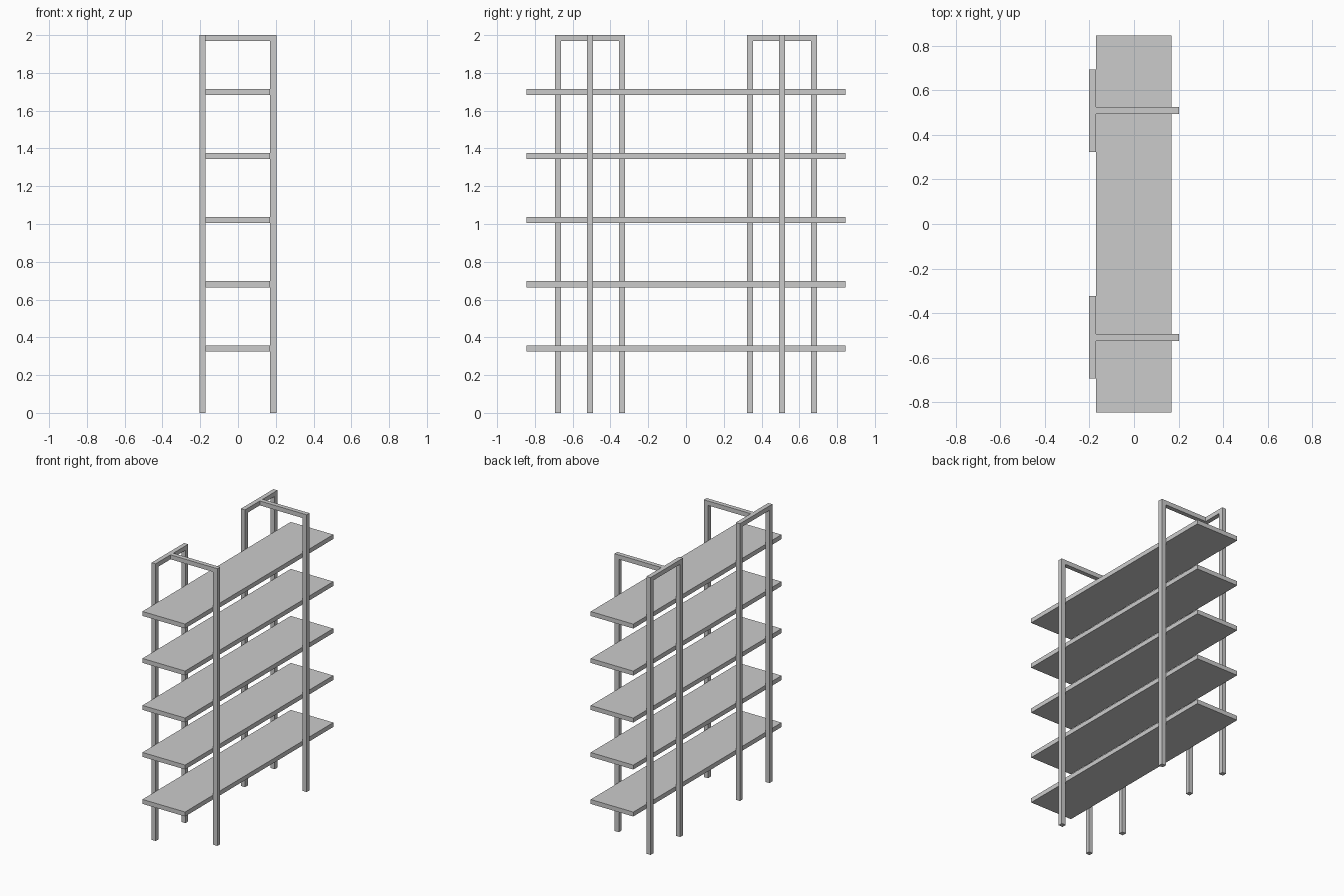
import bpy, bmesh
from mathutils import Vector

if "Cube" in bpy.data.objects:
    bpy.data.objects.remove(bpy.data.objects["Cube"])

BAR = 0.032        # square tube thickness
H = 2.0            # overall height
X = 0.203          # half depth of the frames
Y = 0.509          # centre of each frame along the length
ARCH = 0.185       # half width of the back arch


def prism(name, profile, plane, lo, hi):
    """Extrude a closed 2D profile (u, z) along the remaining axis."""
    bm = bmesh.new()
    if plane == "xz":
        pts = [(u, lo, z) for u, z in profile]
        step = Vector((0, hi - lo, 0))
    else:
        pts = [(lo, u, z) for u, z in profile]
        step = Vector((hi - lo, 0, 0))
    face = bm.faces.new([bm.verts.new(p) for p in pts])
    ext = bmesh.ops.extrude_face_region(bm, geom=[face])
    verts = [g for g in ext["geom"] if isinstance(g, bmesh.types.BMVert)]
    bmesh.ops.translate(bm, verts=verts, vec=step)
    bmesh.ops.recalc_face_normals(bm, faces=bm.faces[:])
    mesh = bpy.data.meshes.new(name)
    bm.to_mesh(mesh)
    bm.free()
    obj = bpy.data.objects.new(name, mesh)
    bpy.context.collection.objects.link(obj)
    return obj


# Two supports, each a two-legged arch plus a cross bar with a single leg
for side, s in (("front", -1), ("rear", 1)):
    c = s * Y
    a, b = c - ARCH, c + ARCH
    arch = [(a, 0), (a, H), (b, H), (b, 0), (b - BAR, 0),
            (b - BAR, H - BAR), (a + BAR, H - BAR), (a + BAR, 0)]
    prism(side + "_arch_legs", arch, "yz", -X, -X + BAR)

    hook = [(-X + BAR, H), (X, H), (X, 0), (X - BAR - 0.002, 0),
            (X - BAR - 0.002, H - BAR), (-X + BAR, H - BAR)]
    prism(side + "_single_leg_and_top_bar", hook, "xz", c - BAR / 2, c + BAR / 2)

# Five evenly spaced shelves held between the legs
for i in range(5):
    z = 0.326 + 0.339 * i
    x0, x1 = -X + BAR, X - BAR - 0.002
    rect = [(x0, z), (x1, z), (x1, z + BAR), (x0, z + BAR)]
    prism(f"shelf_{i + 1}", rect, "xz", -0.845, 0.845)
